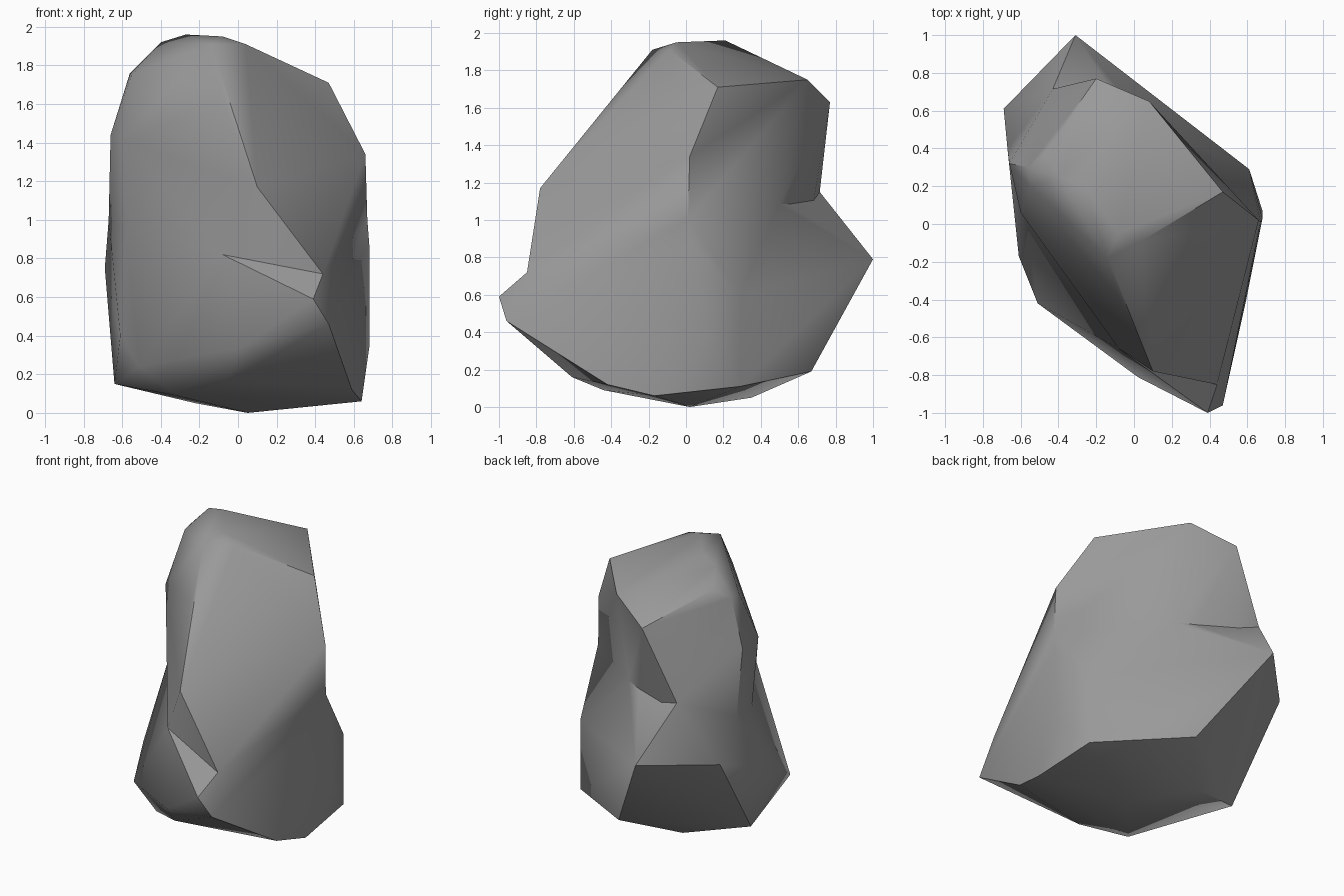
import bpy
import bmesh
import math

old_cube = bpy.data.objects.get("Cube")
if old_cube:
    bpy.data.objects.remove(old_cube, do_unlink=True)

# Stone colour
stone = bpy.data.materials.new("stone_grey")
stone.use_nodes = True
stone_colour = (0.32, 0.32, 0.32, 1.0)
stone.diffuse_color = stone_colour
stone.node_tree.nodes["Principled BSDF"].inputs["Base Color"].default_value = stone_colour


def hewn_block(name, corners):
    """Wrap a tight convex skin around the given corners."""
    bm = bmesh.new()
    for corner in corners:
        bm.verts.new(corner)
    hull = bmesh.ops.convex_hull(bm, input=bm.verts)
    unused = [v for v in hull["geom_interior"] if isinstance(v, bmesh.types.BMVert)]
    bmesh.ops.delete(bm, geom=unused, context="VERTS")
    bmesh.ops.dissolve_limit(bm, angle_limit=math.radians(2), verts=bm.verts, edges=bm.edges)
    bmesh.ops.recalc_face_normals(bm, faces=bm.faces)
    mesh = bpy.data.meshes.new(name)
    bm.to_mesh(mesh)
    bm.free()
    mesh.materials.append(stone)
    block = bpy.data.objects.new(name, mesh)
    bpy.context.collection.objects.link(block)
    return block


# Waist where the narrow crown meets the wide foot
waist = [
    (-.58, .1, .95), (-.2, -.42, .86), (-.08, -.66, .82), (.44, -.85, .72),
    (.67, .01, 1.0), (.12, .47, 1.1), (-.43, .715, 1.15), (-.67, .4, 1.0),
]

# Crown: sloping top facets, front ridge and shoulders
crown_top = [
    (-.2, .77, 1.63), (-.47, .38, 1.82), (-.4, .25, 1.92), (-.27, .21, 1.96),
    (-.08, -.05, 1.95), (.04, -.09, 1.91), (.47, .17, 1.71), (.08, .65, 1.75),
]
crown_sides = [
    (-.14, -.18, 1.91), (-.08, -.4, 1.61), (.1, -.78, 1.17), (-.56, .3, 1.76),
    (-.55, .2, 1.75), (-.66, .32, 1.44), (-.6, .06, 1.41), (.66, .02, 1.34),
]
# The crown's root continues down inside the foot
crown_root = [(x * .85, y * .85, .65) for x, y, z in waist]
crown = hewn_block("rock", crown_top + crown_sides + waist + crown_root)

# Foot: flared rim, then the shallow underside
foot_rim = [
    (-.31, 1.0, .79), (-.4, .85, .92), (-.69, .61, .75), (-.61, -.17, .4),
    (-.51, -.42, .24), (.02, -.81, .34), (.39, -1.0, .59), (.47, -.96, .46),
    (.68, .03, .87), (.68, .07, .34), (.61, .29, .6), (.61, .29, .11),
]
foot_base = [
    (-.64, .2, .15), (.05, .67, .19), (-.22, .35, .05), (.05, .02, 0),
    (.64, -.17, .06), (.59, -.42, .12), (-.06, -.61, .16), (-.32, -.44, .09),
]
foot = hewn_block("rock_foot", foot_rim + foot_base + waist)

# Fuse both masses into a single rock
bpy.ops.object.select_all(action="DESELECT")
bpy.context.view_layer.objects.active = crown
crown.select_set(True)
union = crown.modifiers.new("fuse_foot", "BOOLEAN")
union.operation = "UNION"
union.solver = "EXACT"
union.object = foot
bpy.ops.object.modifier_apply(modifier=union.name)
bpy.data.objects.remove(foot, do_unlink=True)

# Clean the seam, then soften everything but the hard breaks
bm = bmesh.new()
bm.from_mesh(crown.data)
bmesh.ops.remove_doubles(bm, verts=bm.verts, dist=.015)
bm.to_mesh(crown.data)
bm.free()
bpy.ops.object.shade_smooth_by_angle(angle=math.radians(42))
